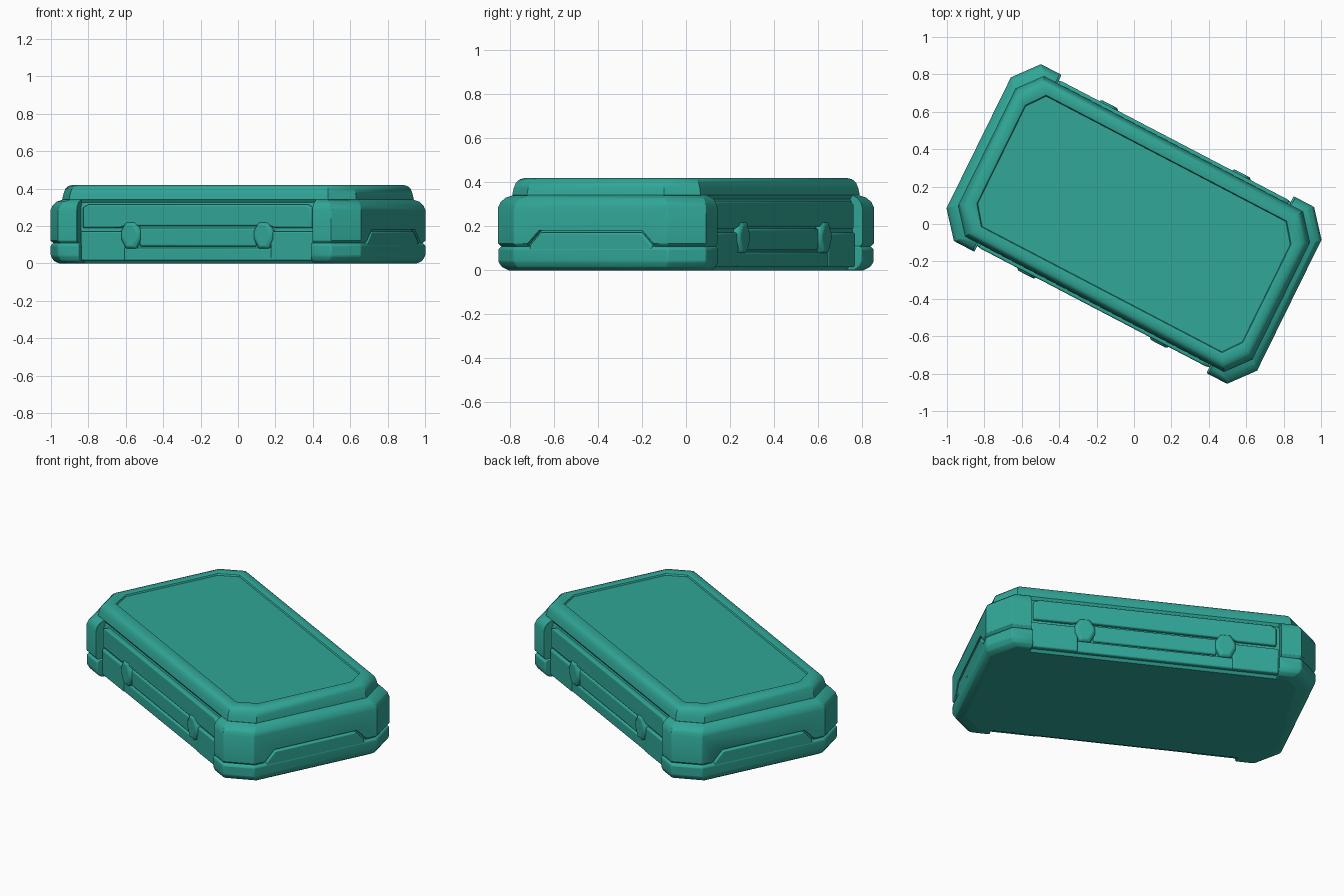
import bpy, bmesh, math
from mathutils import Matrix

if "Cube" in bpy.data.objects:
    bpy.data.objects.remove(bpy.data.objects["Cube"])

TEAL = (0.03, 0.385, 0.31, 1)
mat = bpy.data.materials.new("teal")
mat.use_nodes = True
mat.diffuse_color = TEAL
bsdf = mat.node_tree.nodes["Principled BSDF"]
bsdf.inputs["Base Color"].default_value = TEAL
bsdf.inputs["Roughness"].default_value = 0.6

# The case is modelled along u (long) and v (short), then turned on the floor
LONG, SHORT = math.radians(-27.6), math.radians(-26.2)
TURN = Matrix(((math.cos(LONG), -math.sin(SHORT), 0, 0),
               (math.sin(LONG), math.cos(SHORT), 0, 0),
               (0, 0, 1, 0), (0, 0, 0, 1)))


def loft(name, rings, bevel=0.0, cutter=None):
    """Skin a stack of equal-length rings and close both ends."""
    bm = bmesh.new()
    loops = [[bm.verts.new(p) for p in ring] for ring in rings]
    n = len(loops[0])
    for a, b in zip(loops, loops[1:]):
        for i in range(n):
            j = (i + 1) % n
            bm.faces.new((a[i], a[j], b[j], b[i]))
    bm.faces.new(loops[0][::-1])
    bm.faces.new(loops[-1])
    bmesh.ops.recalc_face_normals(bm, faces=bm.faces)
    mesh = bpy.data.meshes.new(name)
    bm.to_mesh(mesh)
    bm.free()
    mesh.transform(TURN)
    mesh.materials.append(mat)
    ob = bpy.data.objects.new(name, mesh)
    bpy.context.collection.objects.link(ob)
    if cutter:
        cut = ob.modifiers.new("notch", "BOOLEAN")
        cut.operation = "DIFFERENCE"
        cut.solver = "EXACT"
        cut.object = cutter
    if bevel:
        bev = ob.modifiers.new("soft edges", "BEVEL")
        bev.width, bev.segments = bevel, 2
        bev.limit_method = "ANGLE"
        bev.angle_limit = math.radians(25)
    bpy.ops.object.select_all(action="DESELECT")
    ob.select_set(True)
    bpy.context.view_layer.objects.active = ob
    bpy.ops.object.shade_smooth_by_angle(angle=math.radians(32))
    return ob


def octagon(hu, hv, cu, cv, z):
    """Rectangle with cut corners."""
    quarter = [(hu, hv - cv), (hu - cu, hv)]
    pts = quarter + [(-u, v) for u, v in quarter[::-1]]
    pts += [(-u, -v) for u, v in pts]
    return [(u, v, z) for u, v in pts]


def end_ring(side, inset, z, start=0.71):
    """Outline of one end cap that wraps around two corners."""
    hu, hv = 0.937 - inset, 0.527 - inset
    half = [(start, hv), (hu - 0.113, hv), (hu, hv - 0.137)]
    pts = half + [(u, -v) for u, v in half[::-1]]
    return [(side * u, side * v, z) for u, v in pts]


def side_plate(name, side, profile, inner, outer, bevel=0.008, slope=0.006):
    """Raised panel on a long side, profile given as (u, z)."""
    cu = sum(p[0] for p in profile) / len(profile)
    cz = sum(p[1] for p in profile) / len(profile)

    def ring(v, d):
        return [(side * (u - math.copysign(d, u - cu)), -side * v,
                 z - math.copysign(d, z - cz)) for u, z in profile]
    return loft(name, [ring(inner, 0), ring(outer - slope, 0), ring(outer, slope)], bevel)


def box(u0, u1, z0, z1):
    return [(u0, z0), (u1, z0), (u1, z1), (u0, z1)]


# Core body
loft("body", [octagon(hu, hv, 0.11, 0.13, z) for hu, hv, z in (
    (0.88, 0.45, 0), (0.90, 0.476, 0.03), (0.90, 0.476, 0.30), (0.87, 0.455, 0.345))])

# Lid with raised rim and sunken screen
loft("lid", [octagon(hu, hu - 0.41, cu, cu + 0.023, z) for hu, cu, z in (
    (0.875, 0.104, 0.325), (0.887, 0.106, 0.342), (0.881, 0.104, 0.375),
    (0.872, 0.10, 0.40), (0.858, 0.095, 0.414), (0.84, 0.09, 0.42),
    (0.808, 0.08, 0.42), (0.802, 0.076, 0.417), (0.798, 0.075, 0.408))])

# Ends: upper cap, notched to receive a raised lower apron
NOTCH = [(-0.32, 0.08), (0.32, 0.08), (0.32, 0.12), (0.26, 0.182),
         (-0.26, 0.182), (-0.32, 0.12)]
for side, label in ((1, "left"), (-1, "right")):
    cutter = loft("notch_cutter_" + label,
                  [[(side * u, v, z) for v, z in NOTCH] for u in (0.915, 1.0)])
    cutter.hide_render = True
    cutter.hide_viewport = True
    cutter.display_type = "WIRE"
    loft("end_cap_" + label, [end_ring(side, d, z) for d, z in (
        (0.012, 0.108), (0.0, 0.122), (0.0, 0.285), (0.008, 0.31),
        (0.025, 0.33), (0.05, 0.342))], 0.006, cutter)
    loft("end_foot_" + label, [end_ring(side, d, z, 0.70) for d, z in (
        (0.035, 0.0), (0.012, 0.015), (0.0, 0.04), (0.0, 0.098), (0.012, 0.11))], 0.006)
    apron = [(-0.31, 0.07), (0.31, 0.07), (0.31, 0.115), (0.255, 0.172),
             (-0.255, 0.172), (-0.31, 0.115)]
    loft("end_apron_" + label,
         [[(side * u, v, z) for v, z in apron] for u in (0.89, 0.936)], 0.008)

# Long sides: upper panel, lower panels, centre bar and two clips
for side, label in ((1, "front"), (-1, "back")):
    upper = [(-0.69, 0.19), (-0.47, 0.19), (-0.44, 0.2), (0.44, 0.2),
             (0.47, 0.19), (0.69, 0.19), (0.69, 0.30), (0.66, 0.315),
             (-0.66, 0.315), (-0.69, 0.30)]
    side_plate("upper_panel_" + label, side, upper, 0.45, 0.497)
    side_plate("centre_bar_" + label, side, box(-0.35, 0.35, 0.092, 0.19), 0.45, 0.492)
    side_plate("lower_rail_" + label, side, box(-0.45, 0.45, 0.015, 0.084), 0.44, 0.49, 0.012)
    for s, end in ((-1, "a"), (1, "b")):
        u0, u1 = sorted((s * 0.44, s * 0.705))
        side_plate(f"lower_panel_{label}_{end}", side,
                   box(u0, u1, 0.015, 0.172), 0.44, 0.494, 0.012)
        clip = [(s * 0.4 + du, 0.15 + dz) for du, dz in (
            (-0.03, -0.07), (0.03, -0.07), (0.058, -0.02), (0.058, 0.025),
            (0.03, 0.07), (-0.03, 0.07), (-0.058, 0.025), (-0.058, -0.02))]
        side_plate(f"clip_{label}_{end}", side, clip, 0.45, 0.508, 0.005, 0.012)
